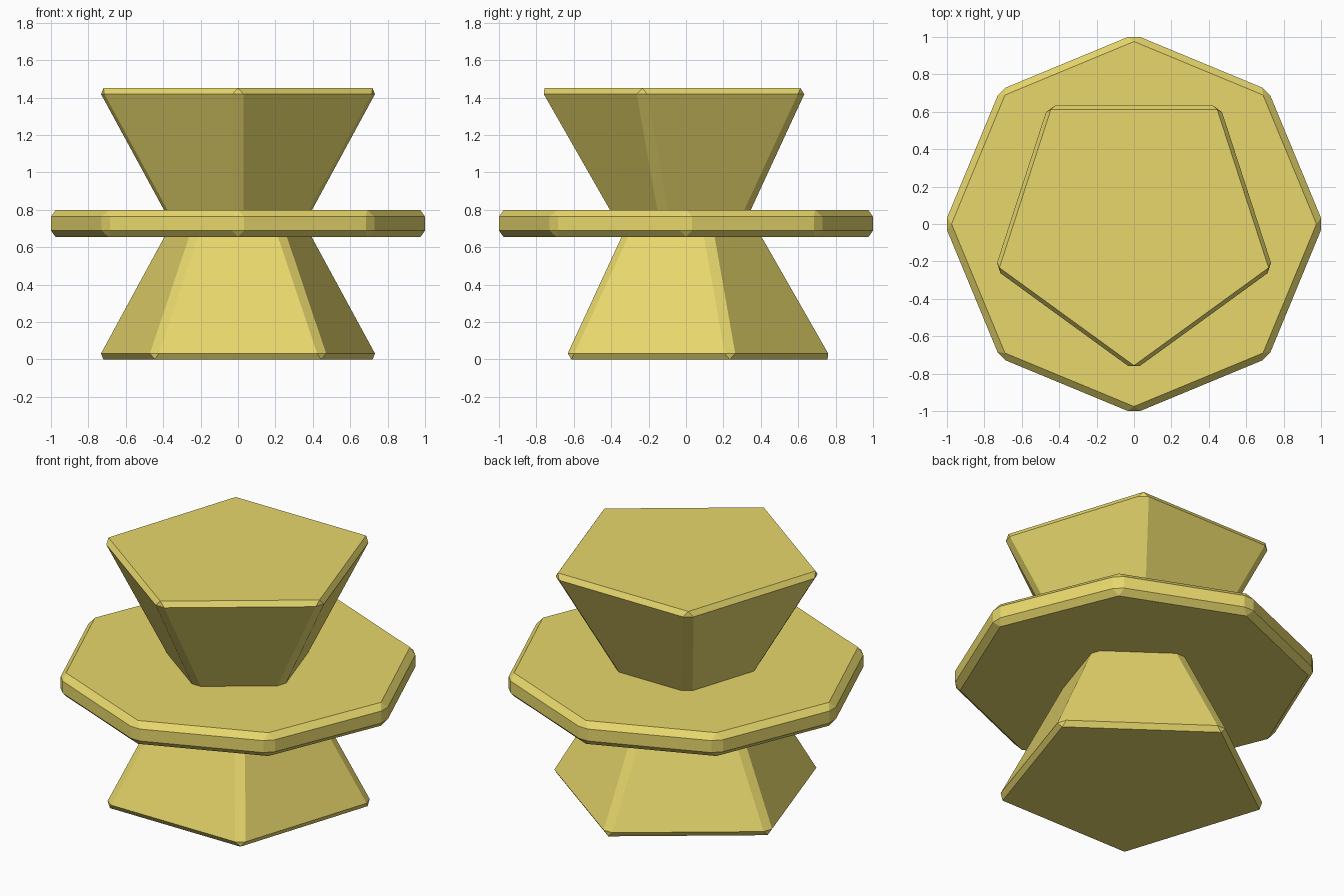
import bpy, bmesh
from math import sin, cos, pi, radians

if "Cube" in bpy.data.objects:
    bpy.data.objects.remove(bpy.data.objects["Cube"])

mat = bpy.data.materials.new("yellow")
mat.diffuse_color = (0.80, 0.68, 0.15, 1)
mat.use_nodes = True
mat.node_tree.nodes["Principled BSDF"].inputs["Base Color"].default_value = mat.diffuse_color


def frustum(name, sides, r0, z0, r1, z1, start):
    """Chamfered regular frustum, first corner at angle start (degrees)."""
    bm = bmesh.new()
    rings = []
    for r, z in ((r0, z0), (r1, z1)):
        angles = [radians(start) + 2 * pi * i / sides for i in range(sides)]
        rings.append([bm.verts.new((r * cos(a), r * sin(a), z)) for a in angles])
    low, high = rings
    bm.faces.new(low[::-1])
    bm.faces.new(high)
    for i in range(sides):
        j = (i + 1) % sides
        bm.faces.new((low[i], low[j], high[j], high[i]))
    bmesh.ops.recalc_face_normals(bm, faces=bm.faces[:])
    mesh = bpy.data.meshes.new(name)
    bm.to_mesh(mesh)
    bm.free()
    mesh.materials.append(mat)
    ob = bpy.data.objects.new(name, mesh)
    bpy.context.collection.objects.link(ob)
    bev = ob.modifiers.new("chamfer", 'BEVEL')
    bev.width = 0.035
    bev.segments = 1
    bev.limit_method = 'NONE'
    return ob


# Pentagonal foot, corner pointing back
frustum("lower_cone", 5, 0.80, 0.0, 0.40, 0.70, 90)
# Octagonal plate in the middle
frustum("middle_disc", 8, 1.0134, 0.654, 1.0134, 0.798, 0)
# Pentagonal cup, corner pointing to the front
frustum("upper_cone", 5, 0.40, 0.75, 0.80, 1.45, -90)
